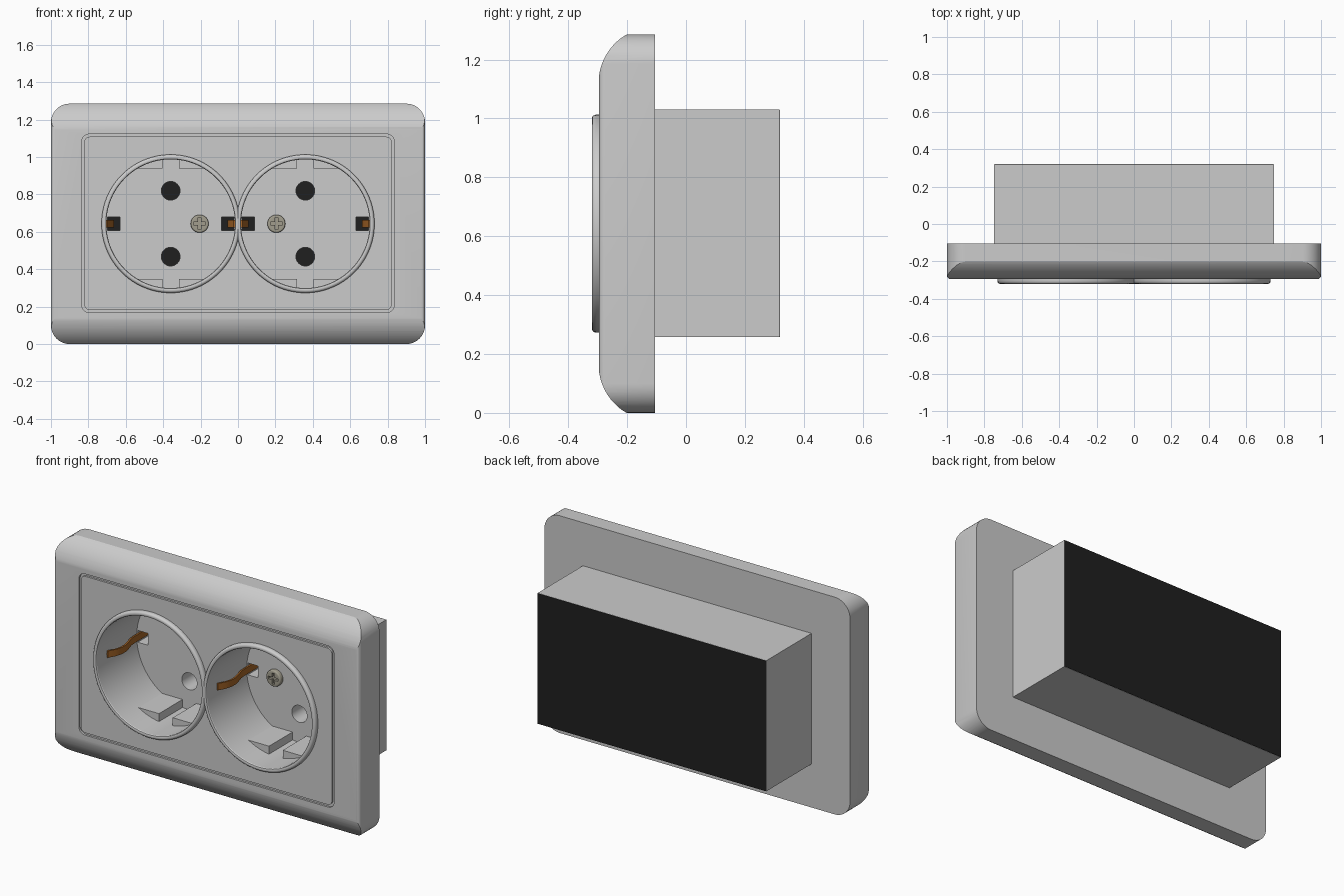
import bpy, bmesh, math
from mathutils import Vector

if "Cube" in bpy.data.objects:
    bpy.data.objects.remove(bpy.data.objects["Cube"])

CZ = 0.643          # height of the socket centres
CX = 0.36           # sideways offset of each socket
FLOOR = 0.06        # depth of the well floor
WELL_R = 0.345


def material(name, color):
    m = bpy.data.materials.new(name)
    m.diffuse_color = (*color, 1)
    m.use_nodes = True
    m.node_tree.nodes["Principled BSDF"].inputs["Base Color"].default_value = m.diffuse_color
    return m


dark = material("dark_plastic", (0.014, 0.014, 0.014))
copper = material("copper", (0.38, 0.13, 0.02))
steel = material("steel", (0.36, 0.34, 0.27))


def prism(name, pts, a, b, axis='y', mat=None, bevel=0):
    """Extrude a 2D outline: (x,z) along y, (y,z) along x, or (x,y) along z."""
    place = {'y': lambda p, t: (p[0], t, p[1]),
             'x': lambda p, t: (t, p[0], p[1]),
             'z': lambda p, t: (p[0], p[1], t)}[axis]
    bm = bmesh.new()
    lo = [bm.verts.new(place(p, a)) for p in pts]
    hi = [bm.verts.new(place(p, b)) for p in pts]
    front = bm.faces.new(lo)
    bm.faces.new(hi[::-1])
    n = len(pts)
    for i in range(n):
        j = (i + 1) % n
        bm.faces.new((lo[i], hi[i], hi[j], lo[j]))
    bmesh.ops.recalc_face_normals(bm, faces=bm.faces)
    if bevel:
        bmesh.ops.bevel(bm, geom=list(front.edges), offset=bevel, segments=4,
                        profile=0.5, affect='EDGES')
    return finish(name, bm, mat)


def finish(name, bm, mat=None):
    me = bpy.data.meshes.new(name)
    bm.to_mesh(me)
    bm.free()
    ob = bpy.data.objects.new(name, me)
    bpy.context.collection.objects.link(ob)
    if mat:
        me.materials.append(mat)
    return ob


def circle(cx, cz, r, n=64):
    return [(cx + r * math.cos(2 * math.pi * i / n),
             cz + r * math.sin(2 * math.pi * i / n)) for i in range(n)]


def rect(x0, x1, z0, z1):
    return [(x0, z0), (x1, z0), (x1, z1), (x0, z1)]


def round_rect(x0, x1, z0, z1, r, n=10):
    pts = []
    for k, (x, z) in enumerate([(x1 - r, z1 - r), (x0 + r, z1 - r),
                                (x0 + r, z0 + r), (x1 - r, z0 + r)]):
        for i in range(n + 1):
            t = math.pi / 2 * (k + i / n)
            pts.append((x + r * math.cos(t), z + r * math.sin(t)))
    return pts


def boolean(ob, tool, op='DIFFERENCE'):
    m = ob.modifiers.new("cut", 'BOOLEAN')
    m.operation, m.object, m.solver = op, tool, 'EXACT'
    bpy.context.view_layer.objects.active = ob
    bpy.ops.object.modifier_apply(modifier=m.name)
    bpy.data.objects.remove(tool)


# Face plate: domed profile along x, trimmed to a rounded outline
H, R = 1.285, 0.191
arc = [(-0.297 + R * (1 - math.cos(t)), 1.12 + R * math.sin(t))
       for t in (math.radians(60) * i / 14 for i in range(15))]
arc[-1] = (arc[-1][0], H)
profile = [(-0.105, H)] + arc[::-1] + [(y, H - z) for y, z in arc] + [(-0.105, 0)]
body = prism("socket_body", profile, -1.1, 1.1, 'x')
boolean(body, prism("outline", round_rect(-1, 1, 0, H, 0.1), -0.295, 0.0, bevel=0.02),
        'INTERSECT')

# Thin groove around the centre panel
groove = prism("groove", round_rect(-0.835, 0.835, 0.168, 1.122, 0.04), -0.4, -0.283)
boolean(groove, prism("island", round_rect(-0.821, 0.821, 0.182, 1.108, 0.028), -0.5, -0.2))
boolean(body, groove)

# Rear box with dark back
boolean(body, prism("box", rect(-0.748, 0.748, 0.257, 1.03), -0.15, 0.318), 'UNION')
prism("back_cover", rect(-0.747, 0.747, 0.258, 1.029), 0.312, 0.32, mat=dark)

# Wells, pin holes and clip slots
for s in (-1, 1):
    cx = s * CX
    boolean(body, prism("well", circle(cx, CZ, WELL_R, 96), -0.5, FLOOR))
    for dz in (-0.176, 0.176):
        boolean(body, prism("pin", circle(cx, CZ + dz, 0.05, 32), 0.0, 0.4))
    for k in (-1, 1):
        boolean(body, prism("slot", rect(*sorted((cx + k * 0.272, cx + k * 0.338)),
                                         CZ - 0.035, CZ + 0.035), 0.0, 0.4))


def lathe_ring(name, cx, prof, n=96):
    bm = bmesh.new()
    rows = []
    for i in range(n):
        t = 2 * math.pi * i / n
        rows.append([bm.verts.new((cx + r * math.cos(t), y, CZ + r * math.sin(t)))
                     for r, y in prof])
    m = len(prof)
    for i in range(n):
        a, b = rows[i], rows[(i + 1) % n]
        for j in range(m):
            bm.faces.new((a[j], a[(j + 1) % m], b[(j + 1) % m], b[j]))
    bmesh.ops.recalc_face_normals(bm, faces=bm.faces)
    return finish(name, bm)


def clip_outline(cx, k):
    """Bent contact strip seen from above, k is the side of the well."""
    path = [(0.337, -0.22), (0.315, -0.18), (0.303, -0.14), (0.303, -0.10),
            (0.312, -0.06), (0.324, -0.02), (0.327, 0.02), (0.327, 0.2)]
    return [(cx + k * o, y) for o, y in path] + \
           [(cx + k * (o + 0.01), y) for o, y in path[::-1]]


for s, side in ((-1, "left"), (1, "right")):
    cx = s * CX
    # Raised rim
    lathe_ring("rim_" + side, cx, [
        (0.344, -0.27), (0.344, -0.313), (0.347, -0.318), (0.352, -0.32),
        (0.359, -0.32), (0.365, -0.317), (0.369, -0.311), (0.37, -0.303),
        (0.37, -0.27)])
    # Guide ribs at top and bottom, split by a central gap
    for v, level in ((-1, "lower"), (1, "upper")):
        for k, hand in ((-1, "a"), (1, "b")):
            rr = WELL_R + 0.002
            t0, t1 = math.asin(0.295 / rr), math.acos(0.045 / rr)
            pts = [(0.045, 0.295)] + [
                (rr * math.cos(t0 + (t1 - t0) * i / 10),
                 rr * math.sin(t0 + (t1 - t0) * i / 10)) for i in range(11)]
            prism(f"rib_{side}_{level}_{hand}",
                  [(cx + k * x, CZ + v * z) for x, z in pts], -0.16, FLOOR + 0.005)
    # Earth clips
    for k, hand in ((-1, "a"), (1, "b")):
        prism(f"earth_clip_{side}_{hand}", clip_outline(cx, k),
              CZ - 0.02, CZ + 0.02, 'z', copper)
    # Cross-head screw
    sx = s * 0.205
    screw = prism("screw_" + side, circle(sx, CZ, 0.048, 32), 0.035, FLOOR + 0.01,
                  mat=steel, bevel=0.008)
    for w, h in ((0.032, 0.008), (0.008, 0.032)):
        boolean(screw, prism("cross", rect(sx - w, sx + w, CZ - h, CZ + h), 0.0, 0.05))

# Smooth shading with crisp edges
for ob in bpy.context.collection.objects:
    bpy.ops.object.select_all(action='DESELECT')
    ob.select_set(True)
    bpy.context.view_layer.objects.active = ob
    bpy.ops.object.shade_smooth_by_angle(angle=math.radians(30))
